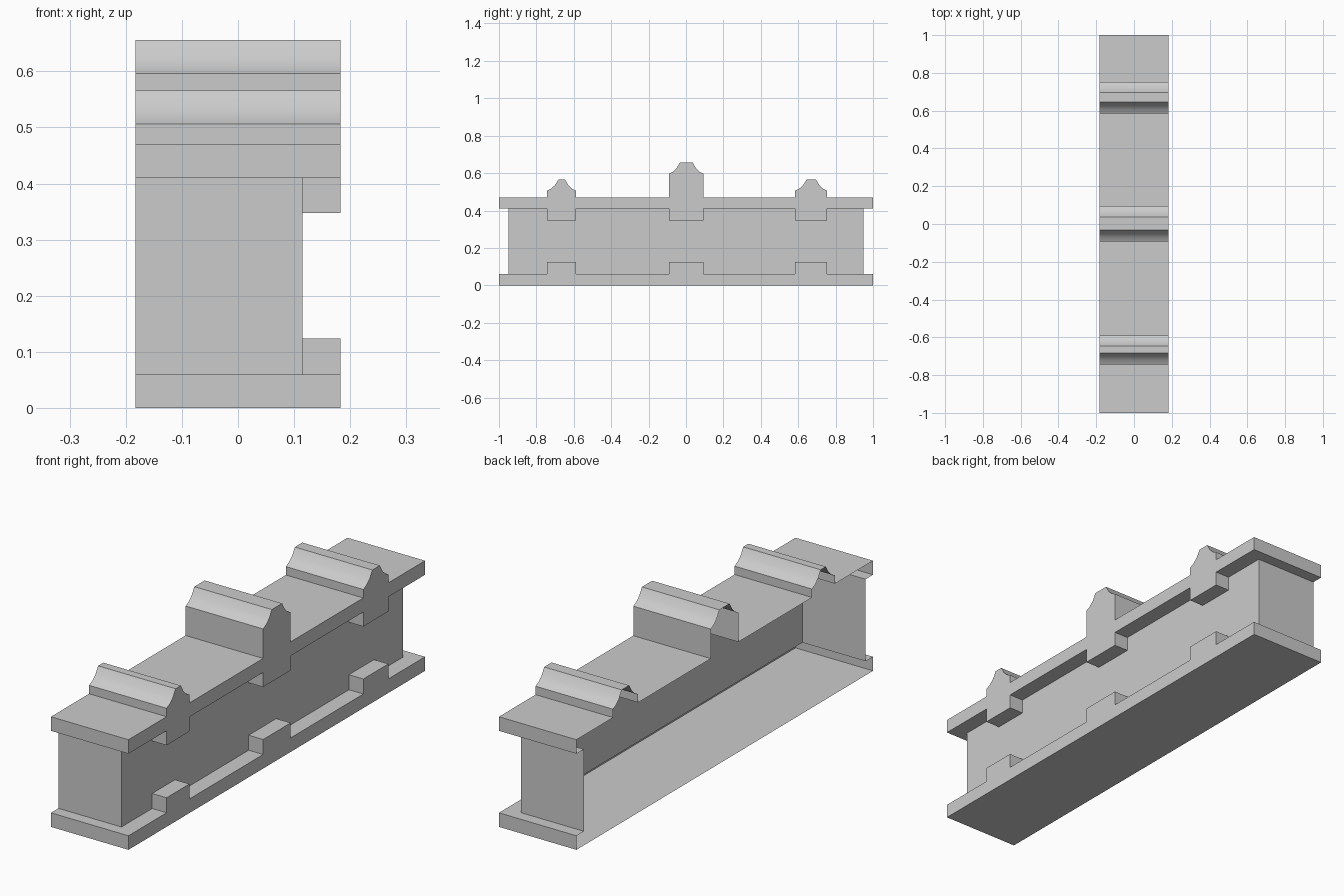
import bpy, bmesh, math

if "Cube" in bpy.data.objects:
    bpy.data.objects.remove(bpy.data.objects["Cube"])

BACK, WALL, FRONT = -0.183, 0.115, 0.183   # x of open back, recessed wall, front lip
END, BODY = 1.0, 0.95                      # half lengths of plates and body
# ridge: y start, y end, flat start, flat end, shoulder height, top height
RIDGES = [(-0.743, -0.589, -0.682, -0.647, 0.506, 0.566),
          (-0.092, 0.094, -0.033, 0.036, 0.596, 0.656),
          (0.584, 0.753, 0.645, 0.695, 0.506, 0.566)]
COVE = [(0, 0), (0.36, 0.18), (0.70, 0.50), (1, 1)]


def make(name, bm):
    bmesh.ops.remove_doubles(bm, verts=bm.verts, dist=1e-5)
    mesh = bpy.data.meshes.new(name)
    bm.to_mesh(mesh)
    bm.free()
    ob = bpy.data.objects.new(name, mesh)
    bpy.context.collection.objects.link(ob)
    bpy.context.view_layer.objects.active = ob
    ob.select_set(True)
    bpy.ops.object.shade_smooth_by_angle(angle=math.radians(25))
    ob.select_set(False)


def plate(name, lip, outer):
    """Counter-clockwise y,z outline: lip edges are short, outer edges run to the back."""
    bm = bmesh.new()
    for path, x0 in ((lip, WALL), (outer, BACK)):
        for a, b in zip(path, path[1:]):
            bm.faces.new([bm.verts.new(p) for p in
                          ((x0, *a), (x0, *b), (FRONT, *b), (FRONT, *a))])
    bm.faces.new([bm.verts.new((FRONT, *p)) for p in lip[:-1] + outer[:-1]])
    make(name, bm)


def lip_path(z, tab):
    pts = [(-BODY, z)]
    for y0, y1, *_ in RIDGES:
        pts += [(y0, z), (y0, tab), (y1, tab), (y1, z)]
    return pts + [(BODY, z)]


# Top plate with ridges and hanging tabs
top = []
for y0, y1, f0, f1, zs, zt in RIDGES:
    top.append((y0, 0.47))
    top += [(y0 + u * (f0 - y0), zs + v * (zt - zs)) for u, v in COVE]
    top += [(y1 + u * (f1 - y1), zs + v * (zt - zs)) for u, v in reversed(COVE)]
    top.append((y1, 0.47))
plate("top_plate", lip_path(0.41, 0.348),
      [(BODY, 0.41), (END, 0.41), (END, 0.47)] + top[::-1]
      + [(-END, 0.47), (-END, 0.41), (-BODY, 0.41)])

# Bottom plate with raised tabs
plate("bottom_plate", lip_path(0.06, 0.124)[::-1],
      [(-BODY, 0.06), (-END, 0.06), (-END, 0), (END, 0), (END, 0.06), (BODY, 0.06)])

# Body: front wall and two end walls, open at the back
bm = bmesh.new()
plan = [(BACK, -BODY), (WALL, -BODY), (WALL, BODY), (BACK, BODY)]
for a, b in zip(plan, plan[1:]):
    bm.faces.new([bm.verts.new(p) for p in
                  ((*a, 0.06), (*b, 0.06), (*b, 0.41), (*a, 0.41))])
make("body_walls", bm)
